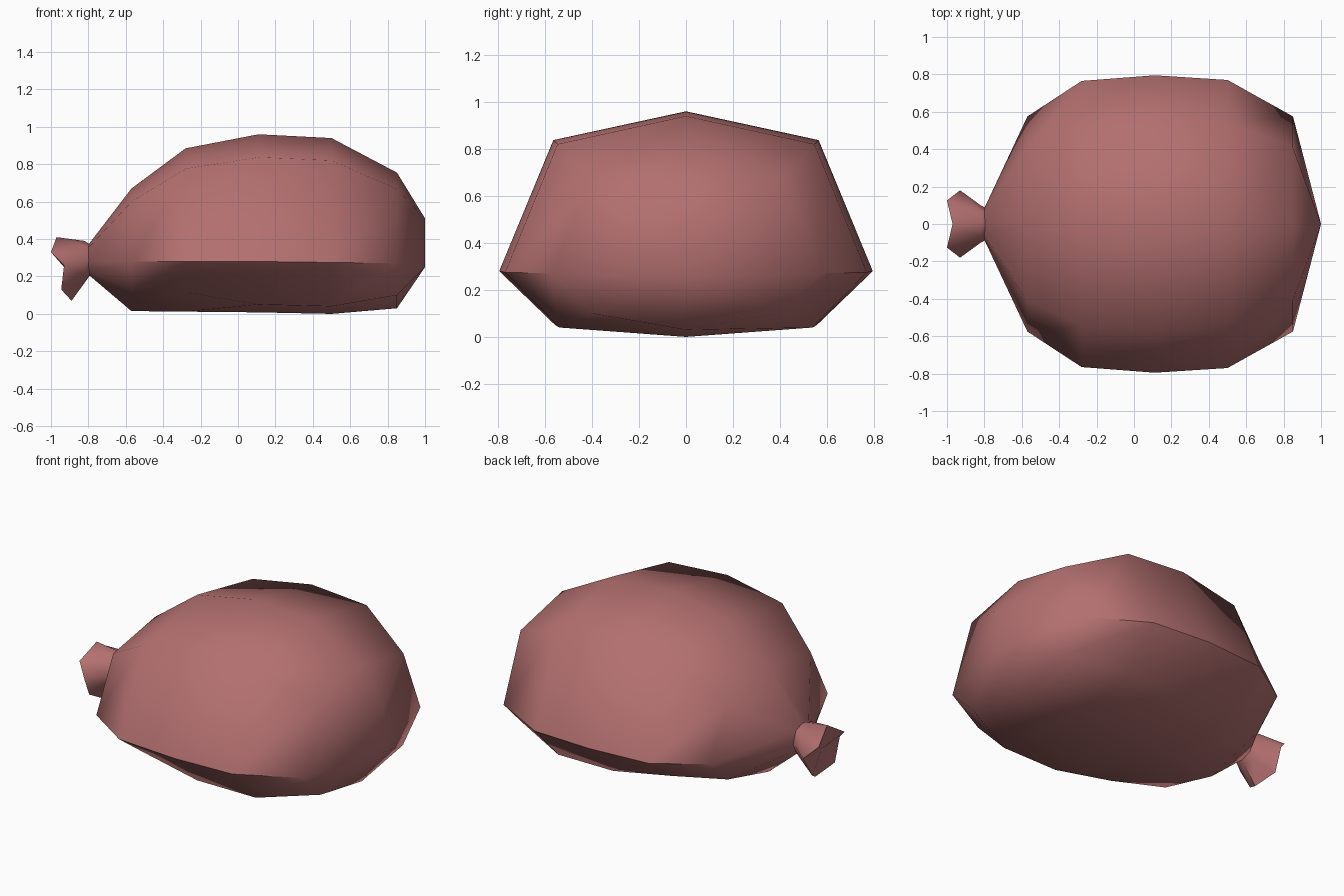
import bpy, bmesh, math

cube = bpy.data.objects.get("Cube")
if cube:
    bpy.data.objects.remove(cube, do_unlink=True)

cloth = bpy.data.materials.new("dusty_red_cloth")
cloth.use_nodes = True
colour = (0.45, 0.16, 0.16, 1)
cloth.diffuse_color = colour
cloth.node_tree.nodes["Principled BSDF"].inputs["Base Color"].default_value = colour


def mirrored_ring(half):
    """Close a half section, running from top centre to bottom centre."""
    return half + [(x, -y, z) for x, y, z in half[-2:0:-1]]


def loft(name, rings, cap_centre=None):
    bm = bmesh.new()
    loops = [[bm.verts.new(p) for p in ring] for ring in rings]
    n = len(loops[0])
    for a, b in zip(loops, loops[1:]):
        for i in range(n):
            j = (i + 1) % n
            bm.faces.new((a[i], a[j], b[j], b[i]))
    if cap_centre:
        centre = bm.verts.new(cap_centre)
        for i in range(n):
            bm.faces.new((loops[-1][i], loops[-1][(i + 1) % n], centre))
    else:
        bm.faces.new(loops[0])
    bmesh.ops.remove_doubles(bm, verts=bm.verts, dist=0.001)
    bmesh.ops.recalc_face_normals(bm, faces=bm.faces)
    mesh = bpy.data.meshes.new(name)
    bm.to_mesh(mesh)
    bm.free()
    mesh.materials.append(cloth)
    mesh.shade_smooth()
    mesh.set_sharp_from_angle(angle=math.radians(60))
    obj = bpy.data.objects.new(name, mesh)
    bpy.context.collection.objects.link(obj)
    return obj


# Sack body: x, half width, top, side seam, lower corner, bottom
stations = [
    (-0.80, 0.085, 0.37, 0.28, 0.23, 0.21),
    (-0.57, 0.575, 0.67, 0.28, 0.12, 0.015),
    (-0.28, 0.765, 0.885, 0.28, 0.115, 0.012),
    (0.11, 0.795, 0.96, 0.28, 0.05, 0.008),
    (0.50, 0.77, 0.94, 0.275, 0.04, 0.0),
    (0.85, 0.575, 0.755, 0.27, 0.10, 0.03),
    (1.00, 0.0, 0.51, 0.25, 0.25, 0.25),
]
body_rings = []
for x, w, top, side, corner, bottom in stations:
    shoulder = side + (top - side) * (0.82 if w else 1)
    body_rings.append(mirrored_ring([
        (x, 0, top), (x, 0.71 * w, shoulder), (x, w, side),
        (x, 0.7 * w, corner), (x, 0, bottom)]))
loft("sack_body", body_rings)

# Gathered neck flaring into a tilted, drooping rim
neck_rings = [mirrored_ring(half) for half in (
    [(-0.79, 0, 0.37), (-0.79, 0.06, 0.35), (-0.79, 0.085, 0.28),
     (-0.79, 0.06, 0.23), (-0.79, 0, 0.21)],
    [(-0.82, 0, 0.39), (-0.82, 0.07, 0.365), (-0.82, 0.1, 0.28),
     (-0.82, 0.065, 0.2), (-0.81, 0, 0.18)],
    [(-0.97, 0, 0.41), (-0.985, 0.14, 0.37), (-0.93, 0.18, 0.26),
     (-0.945, 0.11, 0.13), (-0.89, 0, 0.07)],
)]
for i in (1, -1):
    neck_rings[-1][i] = (-1.0, neck_rings[-1][i][1] * 0.9, 0.33)
loft("tied_neck", neck_rings, cap_centre=(-0.93, 0, 0.25))
